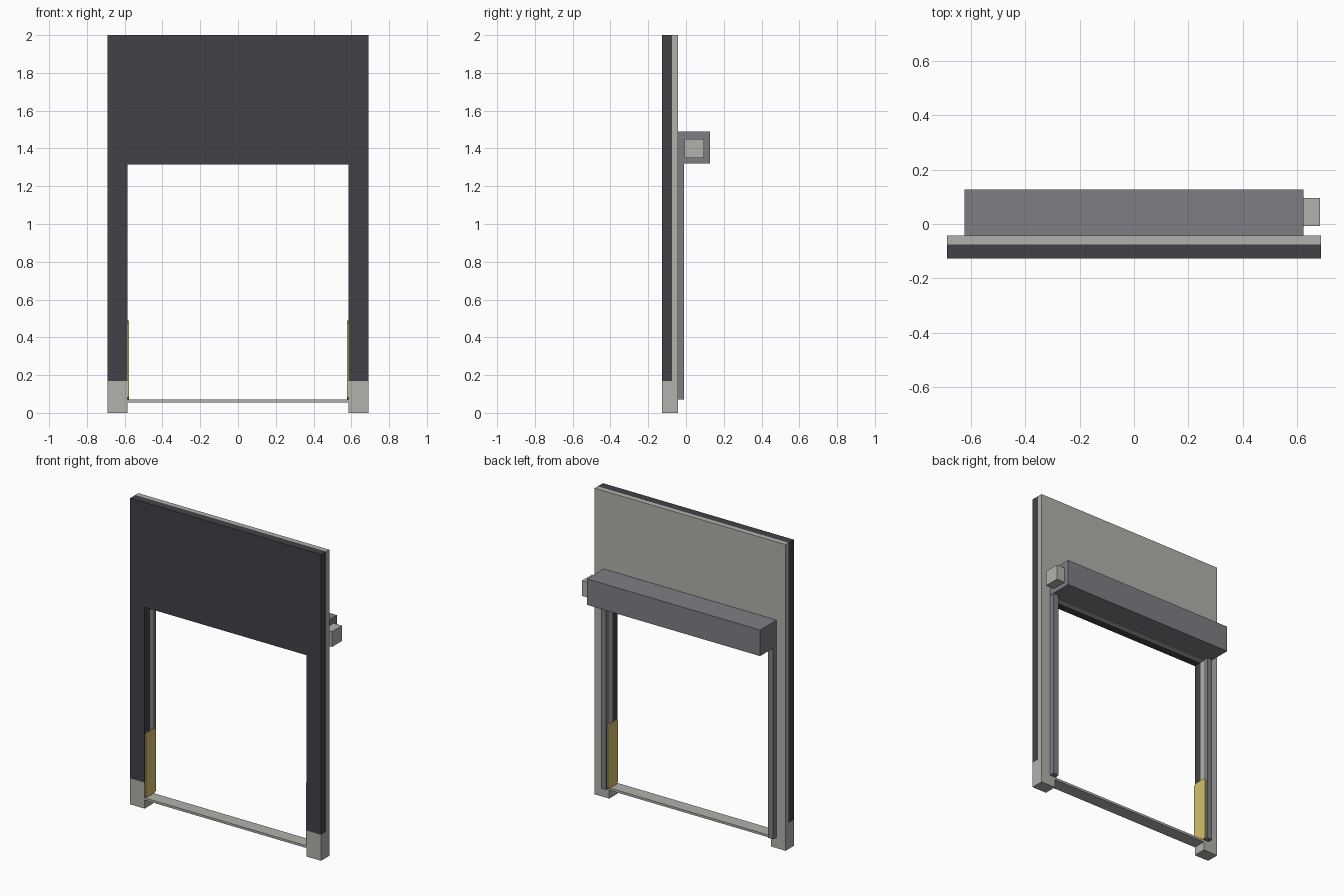
import bpy
import bmesh
from mathutils import Vector

cube = bpy.data.objects.get("Cube")
if cube:
    bpy.data.objects.remove(cube, do_unlink=True)


def material(name, rgb):
    lin = [((c / 255 + 0.055) / 1.055) ** 2.4 for c in rgb] + [1]
    m = bpy.data.materials.new(name)
    m.use_nodes = True
    m.diffuse_color = lin
    m.node_tree.nodes["Principled BSDF"].inputs["Base Color"].default_value = lin
    return m


charcoal = material("charcoal cladding", (66, 65, 70))
concrete = material("light concrete", (177, 177, 172))
steel = material("steel grey", (126, 127, 132))
yellow = material("safety yellow", (212, 192, 105))


def prism(name, points, direction, mat):
    """Extrude a flat polygon along a direction into a closed solid."""
    bm = bmesh.new()
    face = bm.faces.new([bm.verts.new(p) for p in points])
    out = bmesh.ops.extrude_face_region(bm, geom=[face], use_keep_orig=True)
    moved = [g for g in out["geom"] if isinstance(g, bmesh.types.BMVert)]
    bmesh.ops.translate(bm, verts=moved, vec=Vector(direction))
    bmesh.ops.recalc_face_normals(bm, faces=bm.faces)
    mesh = bpy.data.meshes.new(name)
    bm.to_mesh(mesh)
    bm.free()
    mesh.materials.append(mat)
    ob = bpy.data.objects.new(name, mesh)
    bpy.context.collection.objects.link(ob)
    return ob


def box(name, x, y, z, mat):
    corners = [(x[0], y[0], z[0]), (x[1], y[0], z[0]),
               (x[1], y[0], z[1]), (x[0], y[0], z[1])]
    return prism(name, corners, (0, y[1] - y[0], 0), mat)


HALF, OPEN, HEAD, TOP = 0.69, 0.585, 1.315, 2.0
FRONT, MID, BACK = -0.128, -0.075, -0.043
PLINTH = 0.17


def portal(name, y0, y1, bottom, mat):
    """Wall with a doorway open at the bottom."""
    outline = [(-HALF, bottom), (-HALF, TOP), (HALF, TOP), (HALF, bottom),
               (OPEN, bottom), (OPEN, HEAD), (-OPEN, HEAD), (-OPEN, bottom)]
    return prism(name, [(x, y0, z) for x, z in outline], (0, y1 - y0, 0), mat)


# Wall layers
portal("front_cladding", FRONT, MID, PLINTH, charcoal)
portal("wall_backing", MID, BACK, 0, concrete)

# Sill across the doorway
box("door_sill", (-OPEN, OPEN), (FRONT, BACK), (0.055, 0.07), concrete)

# Shutter housing and motor
box("shutter_housing", (-0.625, 0.625), (BACK, 0.128), (1.32, 1.49), steel)
box("shutter_motor", (0.625, 0.685), (-0.008, 0.095), (1.35, 1.45), concrete)

# Plinths, guide rails and yellow guard plates on both sides
for side, s in (("left", 1), ("right", -1)):
    box(side + "_plinth", sorted((s * OPEN, s * HALF)), (FRONT, MID), (0, PLINTH), concrete)
    box(side + "_guide_rail", sorted((s * OPEN, s * 0.623)), (BACK, -0.01), (0.07, 1.32), steel)
    y0, y1, z0, z1, c = -0.125, -0.022, 0.07, 0.49, 0.014
    outline = [(y0 + c, z0), (y1 - c, z0), (y1, z0 + c), (y1, z1 - c),
               (y1 - c, z1), (y0 + c, z1), (y0, z1 - c), (y0, z0 + c)]
    prism(side + "_guard_plate", [(s * OPEN, y, z) for y, z in outline],
          (-s * 0.007, 0, 0), yellow)
